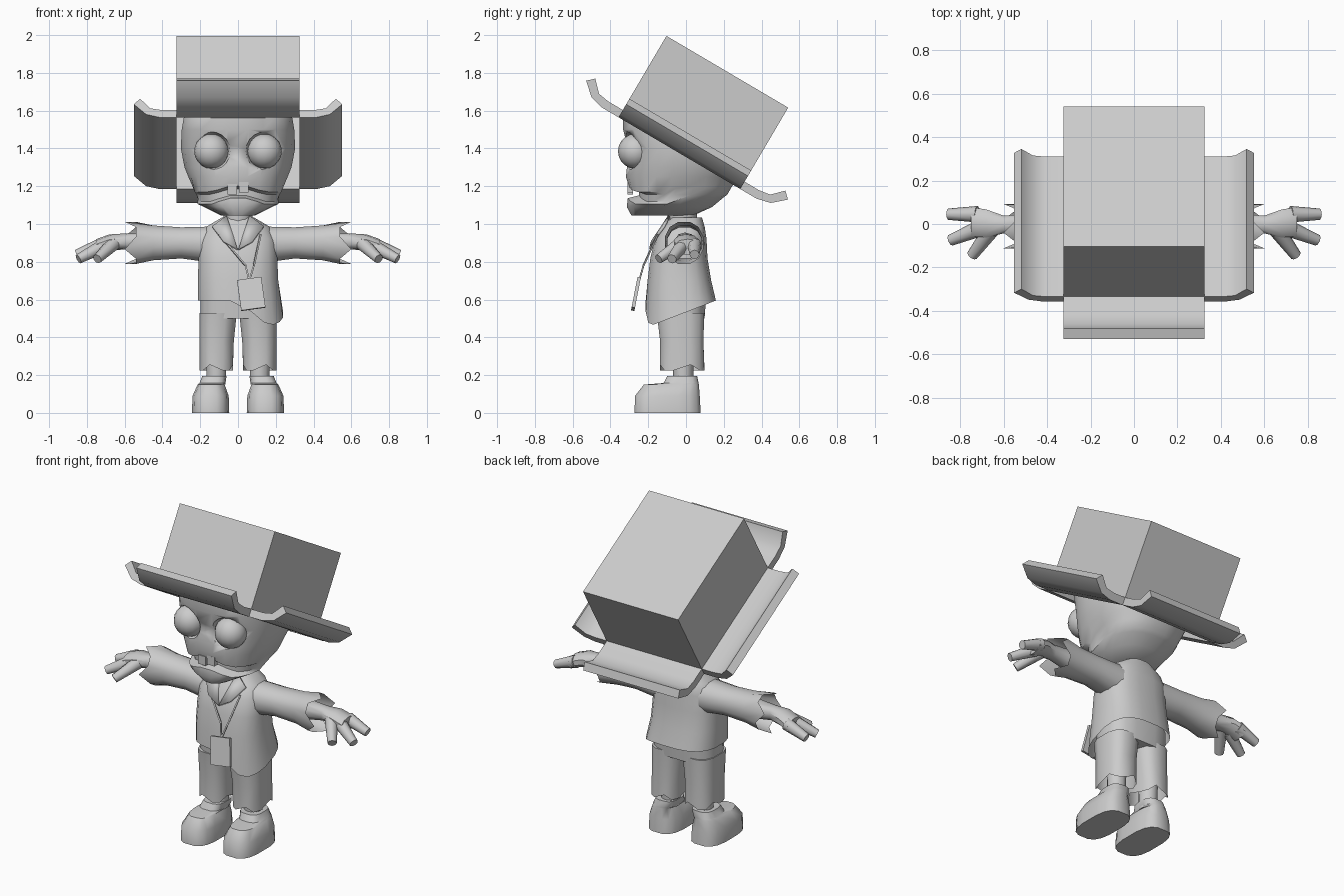
import bpy, bmesh
from math import cos, sin, pi, radians
from mathutils import Matrix, Vector

cube = bpy.data.objects.get("Cube")
if cube:
    bpy.data.objects.remove(cube, do_unlink=True)

grey = bpy.data.materials.new("plain_grey")
grey.use_nodes = True
grey.diffuse_color = (0.6, 0.6, 0.6, 1)
grey.node_tree.nodes["Principled BSDF"].inputs["Base Color"].default_value = (0.6, 0.6, 0.6, 1)


def finish(name, bm, angle=40, mirror=False):
    bmesh.ops.recalc_face_normals(bm, faces=bm.faces)
    mesh = bpy.data.meshes.new(name)
    bm.to_mesh(mesh)
    bm.free()
    mesh.materials.append(grey)
    ob = bpy.data.objects.new(name, mesh)
    bpy.context.collection.objects.link(ob)
    bpy.ops.object.select_all(action='DESELECT')
    ob.select_set(True)
    bpy.context.view_layer.objects.active = ob
    bpy.ops.object.shade_smooth_by_angle(angle=radians(angle))
    if mirror:
        ob.modifiers.new("mirror", 'MIRROR')
    return ob


def loft(name, rings, axis='z', n=12, power=2.5, caps=(True, True), edit=None, mirror=False, angle=40):
    """Rounded sections: (position, low a, high a, low b, high b)."""
    bm = bmesh.new()
    loops = []
    for k, (t, a0, a1, b0, b1) in enumerate(rings):
        loop = []
        for i in range(n):
            ang = 2 * pi * (i + 0.5) / n
            c, s = [abs(f) ** (2 / power) * (1 if f > 0 else -1) for f in (cos(ang), sin(ang))]
            a = (a0 + a1) / 2 + c * (a1 - a0) / 2
            b = (b0 + b1) / 2 + s * (b1 - b0) / 2
            co = Vector((a, b, t) if axis == 'z' else (t, a, b))
            if edit:
                edit(co, k, i)
            loop.append(bm.verts.new(co))
        loops.append(loop)
    for low, high in zip(loops, loops[1:]):
        for i in range(n):
            j = (i + 1) % n
            bm.faces.new((low[i], low[j], high[j], high[i]))
    for use, loop in zip(caps, (loops[0], loops[-1])):
        if use:
            bm.faces.new(loop)
    return finish(name, bm, angle, mirror)


def limb(name, p, q, r0, r1, n=8, mirror=False):
    p, q = Vector(p), Vector(q)
    bm = bmesh.new()
    turn = (q - p).to_track_quat('Z', 'Y').to_matrix().to_4x4()
    bmesh.ops.create_cone(bm, cap_ends=True, segments=n, radius1=r0, radius2=r1,
                          depth=(q - p).length, matrix=Matrix.Translation((p + q) / 2) @ turn)
    return finish(name, bm, 50, mirror)


def box(name, centre, size, turn=Matrix(), open_bottom=False):
    bm = bmesh.new()
    bmesh.ops.create_cube(bm, size=1)
    if open_bottom:
        bm.normal_update()
        bmesh.ops.delete(bm, geom=[f for f in bm.faces if f.normal.z < -0.5], context='FACES_ONLY')
    bm.transform(Matrix.Translation(centre) @ turn @ Matrix.Diagonal((*size, 1)))
    return finish(name, bm, 20)


def ball(name, centre, scale, mirror=False):
    bm = bmesh.new()
    bmesh.ops.create_uvsphere(bm, u_segments=16, v_segments=10, radius=1)
    bm.transform(Matrix.Translation(centre) @ Matrix.Diagonal((*scale, 1)))
    return finish(name, bm, 60, mirror)


# Hat: tilted open box with four upturned brim flaps
HALF_X, HALF_Y = 0.325, 0.374
tilt = Matrix.Rotation(radians(-30.5), 4, 'X')
hat_frame = Matrix.Translation((0, -0.035, 1.375)) @ tilt
box("hat_crown", hat_frame @ Vector((0, 0, 0.25)), (2 * HALF_X, 2 * HALF_Y, 0.5), tilt, True)
BRIM = [(0, 0), (0.1, 0), (0.176, 0.018), (0.246, 0.08),
        (0.21, 0.114), (0.152, 0.055), (0.09, 0.045), (0, 0.045)]


def brim(name, reach, half, scale, quarter):
    bm = bmesh.new()
    ends = [[bm.verts.new((reach + d * scale, side * half, v)) for d, v in BRIM] for side in (-1, 1)]
    n = len(BRIM)
    for i in range(n):
        j = (i + 1) % n
        bm.faces.new((ends[0][i], ends[0][j], ends[1][j], ends[1][i]))
    for end in ends:
        bm.faces.new(end)
    bm.transform(hat_frame @ Matrix.Rotation(quarter * pi / 2, 4, 'Z'))
    finish(name, bm, 42)


for quarter, label in enumerate(("left", "back", "right", "front")):
    if quarter % 2:
        brim("hat_brim_" + label, HALF_Y, HALF_X, 1, quarter)
    else:
        brim("hat_brim_" + label, HALF_X, HALF_Y, 0.92, quarter)

# Head with drooping mouth and hollow sockets
def droop(co, k, i):
    if co.y < -0.1 and 2 <= k <= 5:
        co.z -= 0.035 * min(1, (co.x / 0.13) ** 2)


head = loft("head", [
    (1.045, -0.09, 0.09, -0.29, 0.04),
    (1.09, -0.18, 0.18, -0.315, 0.14),
    (1.14, -0.215, 0.215, -0.31, 0.2),
    (1.155, -0.22, 0.22, -0.25, 0.22),
    (1.19, -0.235, 0.235, -0.25, 0.24),
    (1.205, -0.245, 0.245, -0.305, 0.25),
    (1.25, -0.265, 0.265, -0.32, 0.27),
    (1.30, -0.285, 0.285, -0.315, 0.29),
    (1.40, -0.305, 0.305, -0.31, 0.3),
    (1.50, -0.3, 0.3, -0.335, 0.3),
    (1.56, -0.29, 0.29, -0.335, 0.29),
    (1.68, -0.23, 0.23, -0.2, 0.25),
    (1.76, -0.12, 0.12, -0.08, 0.15)], n=24, power=2.4, edit=droop)
for side in (-1, 1):
    cutter = ball("socket_cutter", (side * 0.145, -0.33, 1.385), (0.108, 0.1, 0.105))
    cutter.hide_render = True
    cutter.hide_set(True)
    cut = head.modifiers.new("socket", 'BOOLEAN')
    cut.operation = 'DIFFERENCE'
    cut.object = cutter
ball("eye", (0.14, -0.27, 1.385), (0.092, 0.09, 0.092), True)
for x, drop in ((-0.03, 0.012), (0.03, 0)):
    box("tooth", (x, -0.295, 1.195 - drop), (0.052, 0.03, 0.055))
limb("neck", (0, -0.02, 0.9), (0, -0.02, 1.09), 0.07, 0.08, 12)

# Shirt with one long front tail
def shirt_hem(co, k, i):
    if k == 0:
        drop = max(0, min(1, (0.16 - co.y) / 0.35)) * max(0, min(1, co.x / 0.16))
        co.z = 0.595 - 0.135 * drop


loft("shirt", [
    (0.58, -0.215, 0.24, -0.215, 0.16),
    (0.70, -0.215, 0.215, -0.205, 0.135),
    (0.82, -0.21, 0.21, -0.19, 0.115),
    (0.92, -0.205, 0.205, -0.165, 0.11),
    (0.985, -0.17, 0.17, -0.125, 0.1),
    (1.035, -0.085, 0.085, -0.08, 0.085)],
    n=20, power=2.7, caps=(False, False), edit=shirt_hem)


# Sleeves with torn cuffs
def torn_cuff(co, k, i):
    if k == 3:
        co.x += 0.035 if i % 3 == 0 else -0.025


loft("sleeve", [
    (0.12, -0.12, 0.09, 0.79, 0.99),
    (0.3, -0.1, 0.085, 0.815, 0.985),
    (0.45, -0.1, 0.085, 0.805, 0.995),
    (0.565, -0.115, 0.095, 0.785, 1.015)],
    'x', 12, 2.2, (False, False), torn_cuff, True)

# Collar flaps
bm = bmesh.new()
bm.faces.new([bm.verts.new(p) for p in (
    (0.06, -0.095, 1.045), (0.135, -0.125, 0.99), (0.075, -0.185, 0.91), (0.003, -0.195, 0.87))])
flap = finish("collar_flap", bm, 30, True)
flap.modifiers.new("thickness", 'SOLIDIFY').thickness = 0.015

# Hands
loft("hand", [
    (0.48, -0.06, 0.05, 0.845, 0.955),
    (0.60, -0.045, 0.04, 0.865, 0.95),
    (0.68, -0.065, 0.07, 0.86, 0.945),
    (0.75, -0.06, 0.08, 0.835, 0.92)], 'x', 10, 2.3, mirror=True)
for label, p, q in (("outer_finger", (0.72, 0.045, 0.89), (0.855, 0.045, 0.838)),
                    ("middle_finger", (0.71, -0.02, 0.885), (0.845, -0.075, 0.815)),
                    ("thumb", (0.66, -0.03, 0.895), (0.745, -0.145, 0.815))):
    limb(label, p, q, 0.038, 0.026, 8, True)

# Trousers with ragged cuffs
loft("trouser_seat", [
    (0.50, -0.2, 0.2, -0.155, 0.1),
    (0.64, -0.2, 0.2, -0.165, 0.11)], n=16, power=3)


def ragged(co, k, i):
    if k == 0:
        co.z += 0.02 if i % 3 == 0 else -0.01


loft("trouser_leg", [
    (0.235, 0.025, 0.205, -0.14, 0.1),
    (0.38, 0.02, 0.205, -0.14, 0.095),
    (0.53, 0.004, 0.205, -0.158, 0.1)],
    n=12, power=2.8, caps=(False, True), edit=ragged, mirror=True)
limb("ankle", (0.115, -0.015, 0.15), (0.115, -0.015, 0.4), 0.052, 0.06, 10, True)

# Shoes
loft("shoe", [
    (0, 0.045, 0.245, -0.275, 0.08),
    (0.09, 0.048, 0.242, -0.272, 0.075),
    (0.15, 0.07, 0.215, -0.225, 0.07),
    (0.158, 0.065, 0.205, -0.12, 0.068),
    (0.195, 0.06, 0.19, -0.1, 0.06)], n=16, power=3, mirror=True)

# Badge on its neck cord
box("badge", (0.07, -0.265, 0.63), (0.13, 0.018, 0.165),
    Matrix.Rotation(radians(-11), 4, 'X') @ Matrix.Rotation(radians(-8), 4, 'Y'))
for x in (-0.1, 0.12):
    limb("cord_upper", (x, -0.15, 0.945), (0.06 + x * 0.2, -0.225, 0.78), 0.006, 0.006, 4)
    limb("cord_lower", (0.06 + x * 0.2, -0.225, 0.78), (0.06, -0.248, 0.70), 0.006, 0.006, 4)
